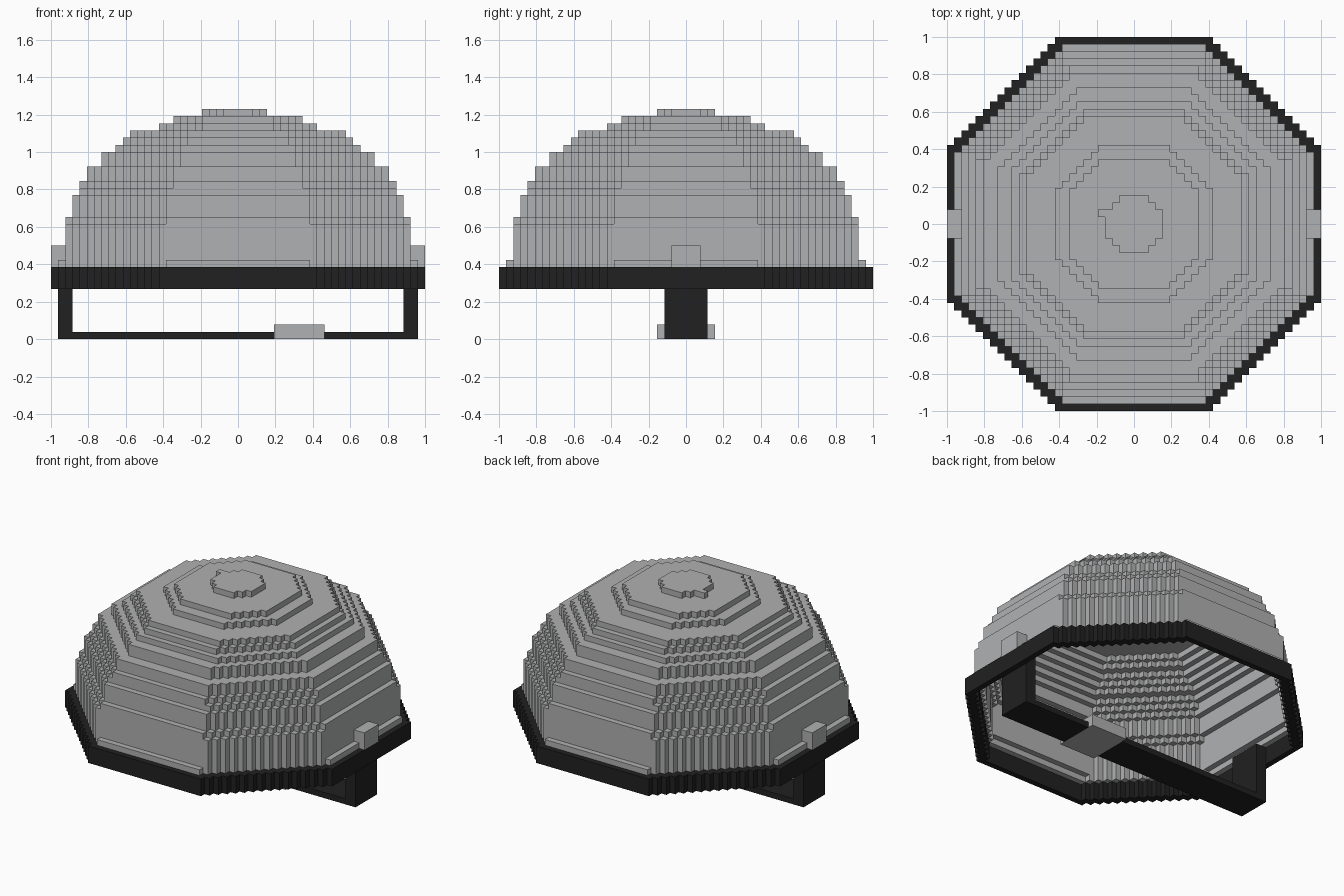
import bpy, bmesh

if "Cube" in bpy.data.objects:
    bpy.data.objects.remove(bpy.data.objects["Cube"])

U = 2 / 52          # size of one block
N = 26              # half width in blocks


def material(name, rgb):
    m = bpy.data.materials.new(name)
    m.diffuse_color = (*rgb, 1)
    m.use_nodes = True
    m.node_tree.nodes["Principled BSDF"].inputs["Base Color"].default_value = m.diffuse_color
    return m


GREY = material("light_grey", (0.434, 0.440, 0.447))
BLACK = material("black", (0.015, 0.015, 0.015))


def octagon(r, d):
    """Block columns of a stepped octagon: half width r, diagonal limit d."""
    return {(x, y) for x in range(-r, r) for y in range(-r, r)
            if abs(x + .5) + abs(y + .5) <= d + .01}


def box(x0, x1, y0, y1, z0, z1):
    return {(x, y, z) for x in range(x0, x1) for y in range(y0, y1)
            for z in range(z0, z1)}


# corner offsets of each block face, by outward direction
FACES = {
    (1, 0, 0): ((1, 0, 0), (1, 1, 0), (1, 1, 1), (1, 0, 1)),
    (-1, 0, 0): ((0, 0, 0), (0, 0, 1), (0, 1, 1), (0, 1, 0)),
    (0, 1, 0): ((0, 1, 0), (0, 1, 1), (1, 1, 1), (1, 1, 0)),
    (0, -1, 0): ((0, 0, 0), (1, 0, 0), (1, 0, 1), (0, 0, 1)),
    (0, 0, 1): ((0, 0, 1), (1, 0, 1), (1, 1, 1), (0, 1, 1)),
    (0, 0, -1): ((0, 0, 0), (0, 1, 0), (1, 1, 0), (1, 0, 0)),
}


def block_object(name, cells, mat):
    """Mesh the exposed faces of a set of blocks."""
    bm = bmesh.new()
    verts = {}
    for c in cells:
        for n, corners in FACES.items():
            if tuple(a + b for a, b in zip(c, n)) in cells:
                continue
            quad = []
            for o in corners:
                p = tuple(a + b for a, b in zip(c, o))
                if p not in verts:
                    verts[p] = bm.verts.new([v * U for v in p])
                quad.append(verts[p])
            bm.faces.new(quad)
    me = bpy.data.meshes.new(name)
    bm.to_mesh(me)
    bm.free()
    me.materials.append(mat)
    ob = bpy.data.objects.new(name, me)
    bpy.context.collection.objects.link(ob)
    return ob


# dome: hollow one-block shell; (first layer, last layer, half width, diagonal)
LAYERS = [(10, 10, 25, 34), (11, 15, 24, 34), (16, 16, 24, 33), (17, 19, 23, 32),
          (20, 20, 22, 31), (21, 21, 22, 30), (22, 23, 21, 29), (24, 25, 19, 26),
          (26, 26, 17, 24), (27, 27, 16, 22), (28, 28, 15, 21), (29, 29, 11, 15),
          (30, 30, 9, 13), (31, 31, 4, 5)]
solid = set()
for z0, z1, r, d in LAYERS:
    for z in range(z0, z1 + 1):
        solid |= {(x, y, z) for x, y in octagon(r, d)}
solid.add((-5, 1, 31))
OUT = [(1, 0, 0), (-1, 0, 0), (0, 1, 0), (0, -1, 0), (0, 0, 1)]
shell = {c for c in solid
         if any(tuple(a + b for a, b in zip(c, n)) not in solid for n in OUT)}
block_object("dome_shell", shell, GREY)

# rim: dark octagonal ring
ring = octagon(N, 36) - octagon(25, 34)
block_object("rim", {(x, y, z) for x, y in ring for z in range(7, 10)}, BLACK)

# side studs above the rim and strap uprights below it
for side, s in (("right", 0), ("left", 1)):
    block_object(side + "_stud", box(-26, -24, -2, 2, 10, 13) if s
                 else box(24, 26, -2, 2, 10, 13), GREY)
    block_object(side + "_strap_upright", box(-25, -23, -3, 3, 1, 10) if s
                 else box(23, 25, -3, 3, 1, 10), BLACK)

# chin strap, split around the buckle
block_object("chin_strap", box(-25, 25, -3, 3, 0, 1) - box(5, 12, -3, 3, 0, 1), BLACK)
block_object("buckle", box(5, 12, -4, 4, 0, 2), GREY)
